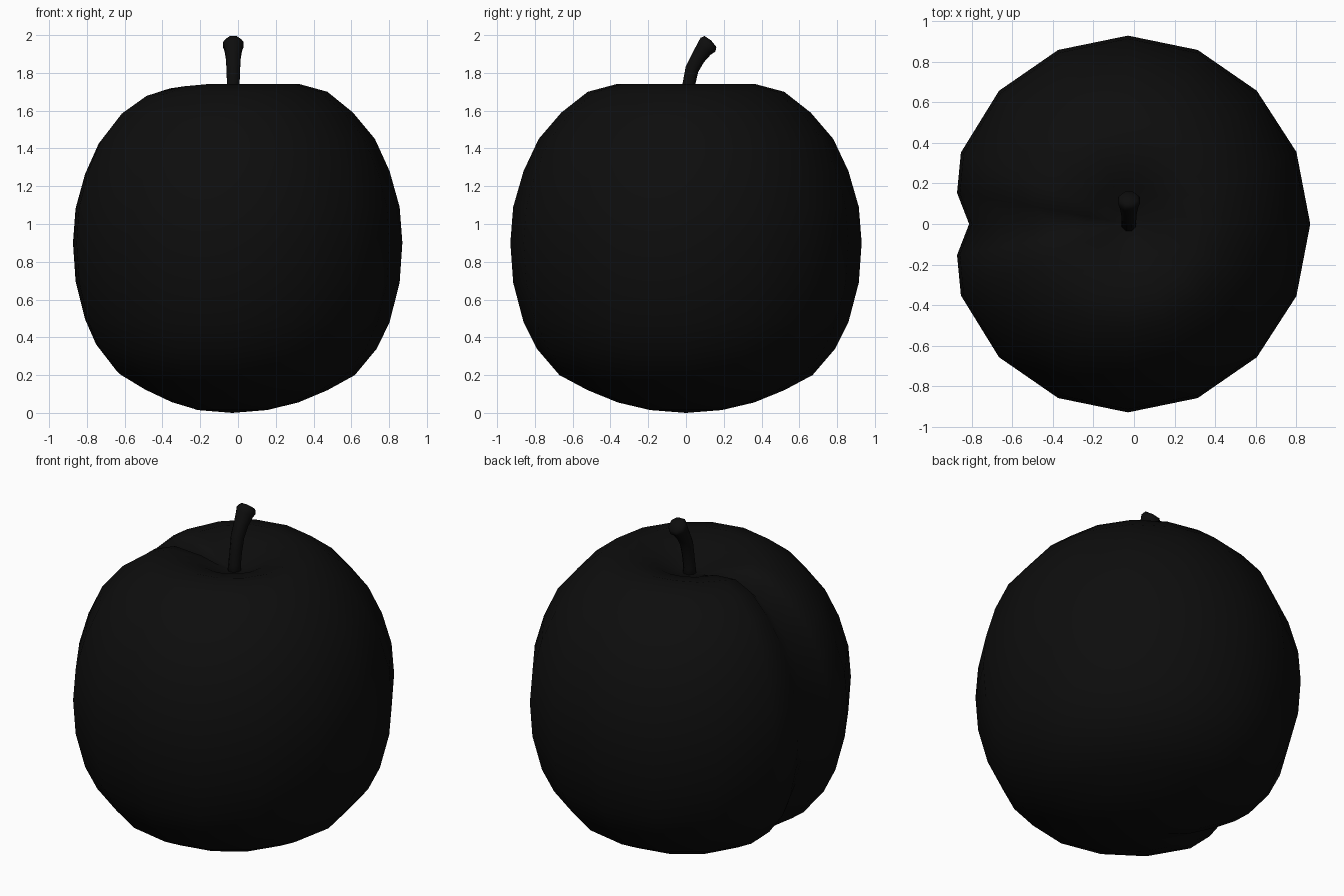
import bpy
import bmesh
from math import sin, cos, radians
from mathutils import Vector

old = bpy.data.objects.get("Cube")
if old:
    bpy.data.objects.remove(old, do_unlink=True)

CENTRE_X = -0.03

# One near-black material
black = bpy.data.materials.new("soft black")
black.use_nodes = True
colour = (0.004, 0.004, 0.004, 1)
black.diffuse_color = colour
black.node_tree.nodes["Principled BSDF"].inputs["Base Color"].default_value = colour


def skin_rings(name, rings, start, end):
    """Join closed rings of points into a smooth surface with a point at each end."""
    bm = bmesh.new()
    loops = [[bm.verts.new(p) for p in ring] for ring in rings]
    count = len(loops[0])
    for low, high in zip(loops, loops[1:]):
        for i in range(count):
            j = (i + 1) % count
            bm.faces.new((low[i], low[j], high[j], high[i]))
    for loop, tip in ((loops[0], start), (loops[-1], end)):
        pole = bm.verts.new(tip)
        for i in range(count):
            bm.faces.new((loop[i], loop[(i + 1) % count], pole))
    bmesh.ops.recalc_face_normals(bm, faces=bm.faces)
    mesh = bpy.data.meshes.new(name)
    bm.to_mesh(mesh)
    bm.free()
    mesh.materials.append(black)
    obj = bpy.data.objects.new(name, mesh)
    bpy.context.collection.objects.link(obj)
    mesh.polygons.foreach_set("use_smooth", [True] * len(mesh.polygons))
    return obj


# Fruit body: radius, height and crease strength, from the base to the stem hollow
profile = [
    (0.19, 0.015, 0), (0.36, 0.055, 0.3), (0.52, 0.12, 0.6), (0.67, 0.20, 0.8),
    (0.79, 0.34, 0.9), (0.86, 0.48, 1), (0.915, 0.69, 1), (0.93, 0.90, 1),
    (0.915, 1.09, 1), (0.86, 1.28, 1), (0.78, 1.45, 1), (0.66, 1.59, 1),
    (0.52, 1.70, 1), (0.37, 1.74, 0.9), (0.20, 1.69, 0.4), (0.08, 1.63, 0),
]

# Sixteen even columns, with two more hugging the crease on the right side
columns = sorted([i * 22.5 for i in range(16)] + [170, 190])


def crease_depth(angle, height):
    away = abs(angle - 180)
    if away < 1:
        return 0.12
    if away < 15:
        return 0.045
    if away < 30:
        return 0.025 if height > 1.6 else 0.008
    if away < 50 and height > 1.6:
        return 0.012
    return 0


rings = []
for k, (radius, height, strength) in enumerate(profile):
    before = profile[max(k - 1, 0)]
    after = profile[min(k + 1, len(profile) - 1)]
    normal = Vector((after[1] - before[1], before[0] - after[0])).normalized()
    ring = []
    for angle in columns:
        push = crease_depth(angle, height) * strength
        r = radius - normal.x * push
        a = radians(angle)
        ring.append((CENTRE_X + 0.968 * r * cos(a), r * sin(a), height - normal.y * push))
    rings.append(ring)
skin_rings("fruit_body", rings, (CENTRE_X, 0, 0), (CENTRE_X, 0, 1.62))

# Stem: y, height, radius and lean of each ring, ending in a knob
stem_path = [
    (0.0, 1.58, 0.042, 0), (0.002, 1.66, 0.036, 5), (0.015, 1.74, 0.036, 10),
    (0.032, 1.82, 0.039, 22), (0.064, 1.88, 0.042, 36), (0.097, 1.928, 0.05, 42),
    (0.116, 1.949, 0.058, 43), (0.13, 1.966, 0.046, 43),
]
stem_rings = []
for y, z, radius, lean in stem_path:
    t = radians(lean)
    ring = []
    for i in range(8):
        a = radians(i * 45 + 22.5)
        across = radius * sin(a)
        ring.append((CENTRE_X + 0.005 + radius * cos(a),
                     y + across * cos(t), z - across * sin(t)))
    stem_rings.append(ring)
skin_rings("stem", stem_rings, (CENTRE_X, 0, 1.57), (CENTRE_X + 0.005, 0.134, 1.971))
